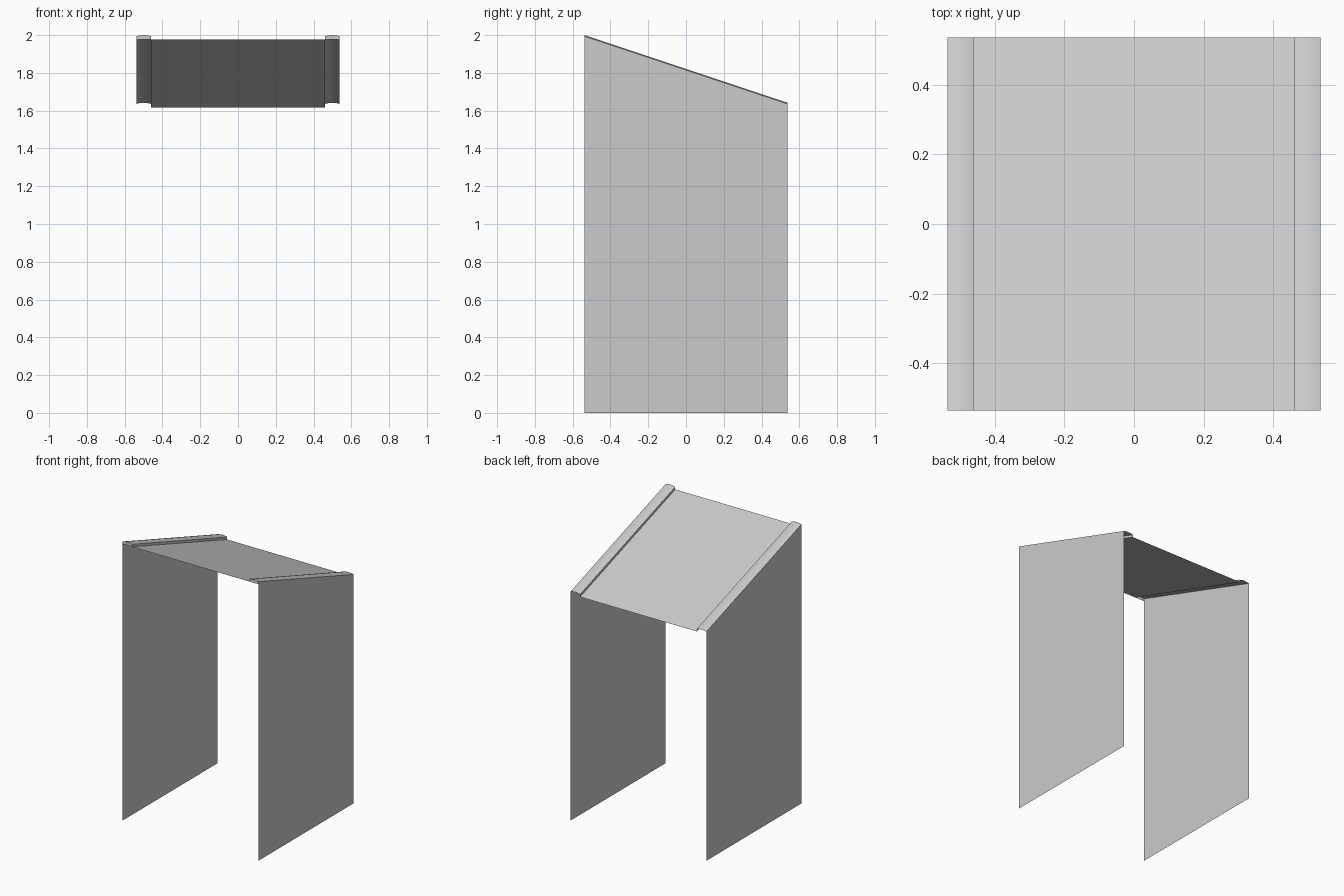
import bpy
import math

if "Cube" in bpy.data.objects:
    bpy.data.objects.remove(bpy.data.objects["Cube"])

HALF = 0.537           # half width and half depth
INNER = 0.461          # where the raised side rails begin
SLOPE = 1 / 3          # roof falls towards the back
PANEL_Z, EDGE_Z, TOP_Z = 1.976, 1.994, 2.0   # heights at the front edge


def drop(z, y):
    return z - (y + HALF) * SLOPE


def make(name, verts, faces):
    mesh = bpy.data.meshes.new(name)
    mesh.from_pydata(verts, [], faces)
    mesh.update()
    obj = bpy.data.objects.new(name, mesh)
    bpy.context.collection.objects.link(obj)
    return obj


def sweep(name, profile):
    """Run an x/z profile down the slope from front to back."""
    n = len(profile)
    verts = [(x, y, drop(z, y)) for y in (-HALF, HALF) for x, z in profile]
    faces = [(i, i + 1, n + i + 1, n + i) for i in range(n - 1)]
    return make(name, verts, faces)


# sloping roof sheet
sweep("roof_panel", [(-INNER, PANEL_Z), (INNER, PANEL_Z)])

# shallow arch of the side rail, from inner to outer edge
SEG = 6
arch = []
for i in range(SEG + 1):
    t = i / SEG
    arch.append((INNER + (HALF - INNER) * t,
                 EDGE_Z + (TOP_Z - EDGE_Z) * math.sin(math.pi * t)))

for side, s in (("left", -1), ("right", 1)):
    # raised rail: inner step plus arched top, open at the back
    rail = [(s * INNER, PANEL_Z)] + [(s * x, z) for x, z in arch]
    sweep(side + "_rail", rail)

    # cap closing the front end of the rail
    cap = rail + [(s * HALF, PANEL_Z)]
    make(side + "_rail_front_cap", [(x, -HALF, z) for x, z in cap],
         [tuple(range(len(cap)))[::s]])

    # thin side wall with sloping top
    make(side + "_wall",
         [(s * HALF, -HALF, 0), (s * HALF, HALF, 0),
          (s * HALF, HALF, drop(EDGE_Z, HALF)), (s * HALF, -HALF, EDGE_Z)],
         [(0, 1, 2, 3)[::s]])
